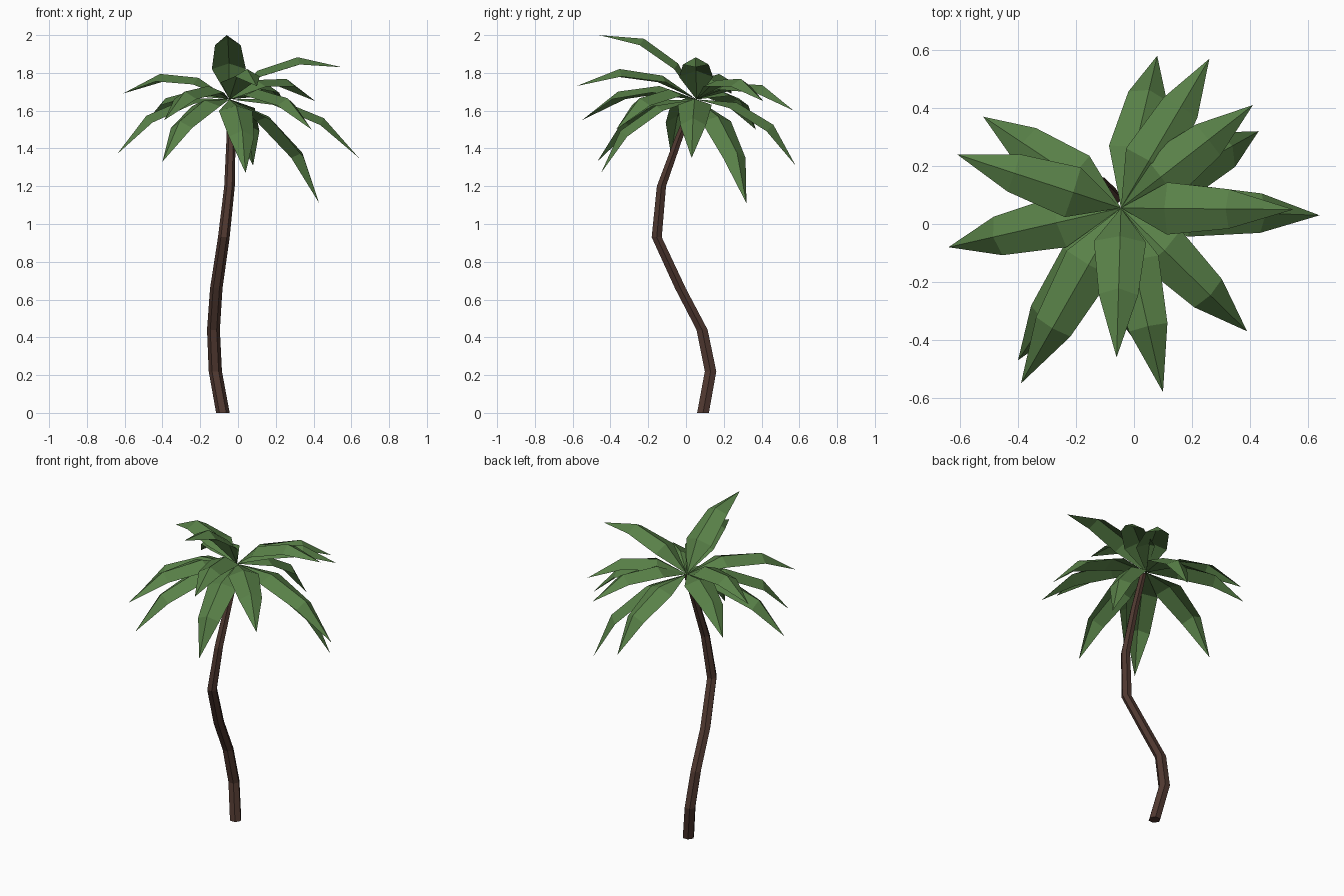
import bpy
import bmesh
import math
from mathutils import Vector

cube = bpy.data.objects.get("Cube")
if cube:
    bpy.data.objects.remove(cube, do_unlink=True)


def make_material(name, colour):
    mat = bpy.data.materials.new(name)
    mat.use_nodes = True
    mat.diffuse_color = (*colour, 1)
    mat.node_tree.nodes["Principled BSDF"].inputs["Base Color"].default_value = (*colour, 1)
    return mat


def make_object(name, bm, mat):
    mesh = bpy.data.meshes.new(name)
    bm.to_mesh(mesh)
    bm.free()
    mesh.materials.append(mat)
    obj = bpy.data.objects.new(name, mesh)
    bpy.context.collection.objects.link(obj)
    return obj


bark = make_material("bark brown", (0.08, 0.04, 0.03))
leaf_green = make_material("leaf green", (0.10, 0.22, 0.065))


# Trunk: six-sided rings skinned along a bent path
def build_trunk(path, sides=6):
    bm = bmesh.new()
    rings = []
    for x, y, z, radius in path:
        ring = []
        for i in range(sides):
            a = math.tau * i / sides
            ring.append(bm.verts.new((x + radius * math.cos(a), y + radius * math.sin(a), z)))
        rings.append(ring)
    for low, high in zip(rings, rings[1:]):
        for i in range(sides):
            j = (i + 1) % sides
            bm.faces.new((low[i], low[j], high[j], high[i]))
    bm.faces.new(rings[0][::-1])
    bm.faces.new(rings[-1])
    return make_object("trunk", bm, bark)


build_trunk([
    (-0.08, 0.09, 0, 0.036),
    (-0.12, 0.13, 0.22, 0.035),
    (-0.13, 0.085, 0.44, 0.034),
    (-0.115, -0.03, 0.66, 0.033),
    (-0.075, -0.155, 0.93, 0.031),
    (-0.045, -0.13, 1.2, 0.028),
    (-0.037, -0.04, 1.45, 0.024),
    (-0.035, 0.04, 1.65, 0.02),
])


# Frond: a folded leaf bowed above the line from crown to tip
CROWN = Vector((-0.045, 0.055, 1.66))
SECTIONS = [(0.3, 0.105, 0.09, 0.035), (0.66, 0.115, 0.068, 0.04)]  # along, bow, half width, fold


def build_frond(name, tip):
    chord = Vector(tip) - CROWN
    along = chord.normalized()
    side = Vector((0, 0, 1)).cross(along).normalized()
    up = along.cross(side)
    bm = bmesh.new()
    base = bm.verts.new(CROWN)
    end = bm.verts.new(tip)
    rows = []
    for t, bow, half, fold in SECTIONS:
        ridge = CROWN + chord * t + up * bow
        rows.append([bm.verts.new(ridge + side * half * s - up * fold * abs(s)) for s in (1, 0, -1)])
    for k in (0, 1):
        bm.faces.new((base, rows[0][k + 1], rows[0][k]))
        bm.faces.new((rows[0][k], rows[0][k + 1], rows[1][k + 1], rows[1][k]))
        bm.faces.new((rows[1][k], rows[1][k + 1], end))
    bmesh.ops.recalc_face_normals(bm, faces=bm.faces)
    if sum((f.normal.dot(up) for f in bm.faces)) < 0:
        bmesh.ops.reverse_faces(bm, faces=bm.faces)
    return make_object(name, bm, leaf_green)


TIPS = [
    (-0.06, -0.46, 2.0), (0.10, -0.58, 1.73), (-0.39, -0.55, 1.55),
    (-0.40, -0.47, 1.33), (-0.64, -0.08, 1.37), (-0.61, 0.24, 1.69),
    (-0.52, 0.37, 1.5), (0.41, 0.41, 1.65), (0.43, 0.32, 1.11),
    (0.64, 0.03, 1.35), (0.04, -0.45, 1.27), (0.08, 0.58, 1.31),
    (0.26, 0.57, 1.6), (0.55, 0.05, 1.83), (0.39, -0.37, 1.5),
]
for n, tip in enumerate(TIPS, 1):
    build_frond(f"frond_{n}", tip)
